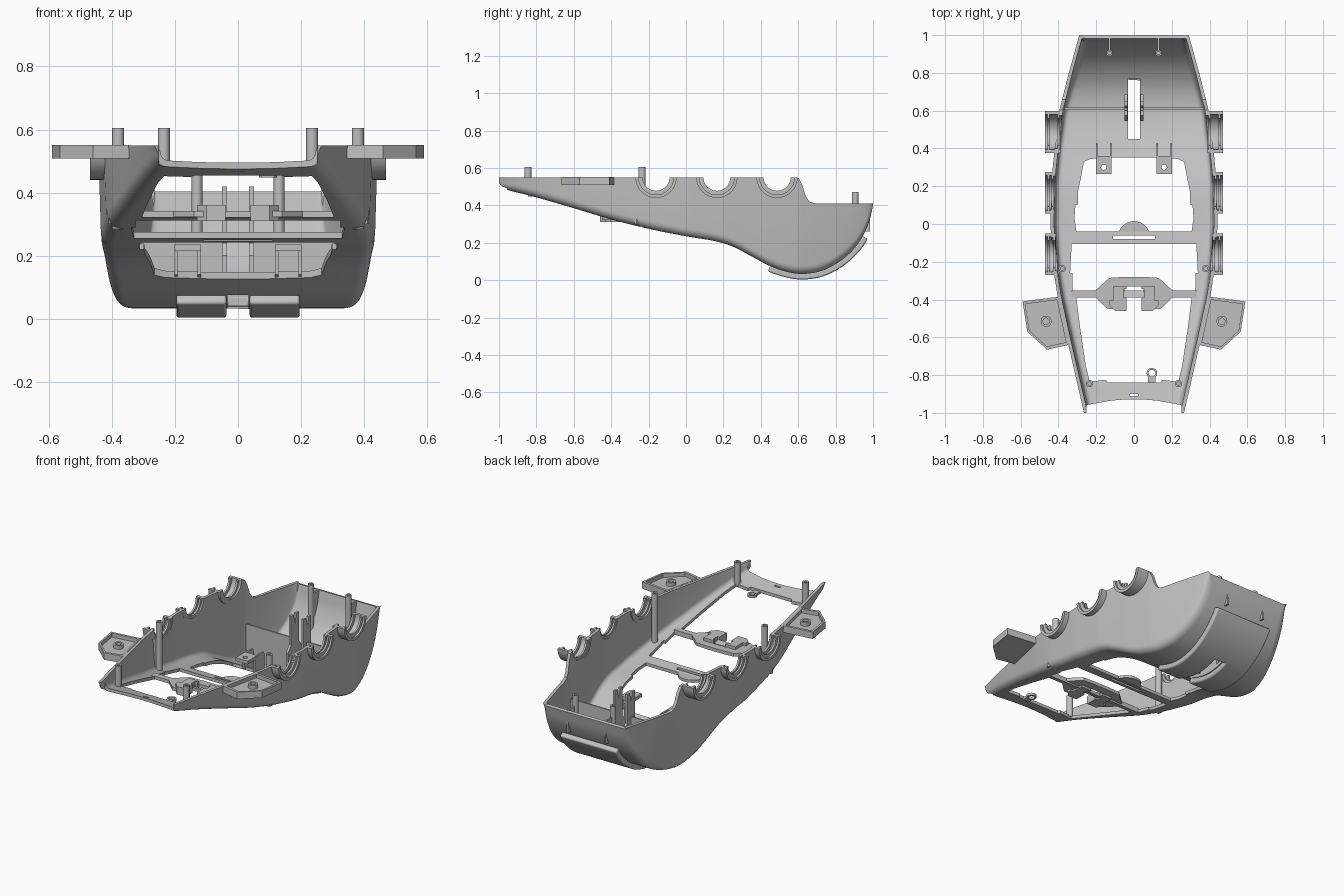
import bpy, bmesh, math
from mathutils import Vector

if "Cube" in bpy.data.objects:
    bpy.data.objects.remove(bpy.data.objects["Cube"])

grey = bpy.data.materials.new("grey plastic")
grey.diffuse_color = (0.53, 0.53, 0.53, 1)
grey.use_nodes = True
grey.node_tree.nodes["Principled BSDF"].inputs["Base Color"].default_value = grey.diffuse_color


def volume(me):
    bm = bmesh.new()
    bm.from_mesh(me)
    v = bm.calc_volume(signed=True)
    bm.free()
    return v


def smooth(ob, angle=32):
    bpy.ops.object.select_all(action='DESELECT')
    ob.select_set(True)
    bpy.context.view_layer.objects.active = ob
    bpy.ops.object.shade_smooth_by_angle(angle=math.radians(angle))
    return ob


def loft(name, rings, strip=False):
    """Skin closed rings; strip caps a thin doubled ring with quads."""
    bm = bmesh.new()
    vs = [[bm.verts.new(p) for p in r] for r in rings]
    n = len(rings[0])
    for a, b in zip(vs, vs[1:]):
        for i in range(n):
            j = (i + 1) % n
            bm.faces.new((a[i], a[j], b[j], b[i]))
    a, b = vs[0], vs[-1]
    if strip:
        for i in range(n // 2 - 1):
            bm.faces.new((a[i + 1], a[i], a[n - 1 - i], a[n - 2 - i]))
            bm.faces.new((b[i], b[i + 1], b[n - 2 - i], b[n - 1 - i]))
    else:
        bm.faces.new(a[::-1])
        bm.faces.new(b)
    if bm.calc_volume(signed=True) < 0:
        bmesh.ops.reverse_faces(bm, faces=bm.faces)
    me = bpy.data.meshes.new(name)
    bm.to_mesh(me)
    bm.free()
    ob = bpy.data.objects.new(name, me)
    bpy.context.collection.objects.link(ob)
    me.materials.append(grey)
    return ob


def prism(name, pts, axis, a, b):
    """Extrude a 2D outline along one axis from a to b."""
    put = {'x': lambda p, h: (h, p[0], p[1]),
           'z': lambda p, h: (p[0], p[1], h),
           'y': lambda p, h: (p[0], h, p[1])}[axis]
    return loft(name, [[put(p, a) for p in pts], [put(p, b) for p in pts]])


def box(name, x0, x1, y0, y1, z0, z1):
    return prism(name, [(x0, y0), (x1, y0), (x1, y1), (x0, y1)], 'z', z0, z1)


def circle(cx, cy, r, n=20, a0=0.0, a1=2 * math.pi, closed=True):
    m = n if closed else n - 1
    return [(cx + r * math.cos(a0 + (a1 - a0) * i / m),
             cy + r * math.sin(a0 + (a1 - a0) * i / m)) for i in range(n)]


def half_ring(cy, cz, r1, r0):
    return (circle(cy, cz, r1, 21, math.pi, 2 * math.pi, False)
            + circle(cy, cz, r0, 21, 2 * math.pi, math.pi, False))


def cut(ob, cutter):
    """Subtract the cutter, keeping the first solver result that is sound."""
    before = volume(ob.data)
    mod = ob.modifiers.new("cut", 'BOOLEAN')
    mod.operation = 'DIFFERENCE'
    mod.object = cutter
    for solver in ('EXACT', 'MANIFOLD', 'FLOAT'):
        mod.solver = solver
        bpy.context.view_layer.update()
        dg = bpy.context.evaluated_depsgraph_get()
        me = bpy.data.meshes.new_from_object(ob.evaluated_get(dg))
        if len(me.polygons) and .2 * before < volume(me) <= before * 1.0001:
            ob.data = me
            break
    ob.modifiers.remove(mod)
    bpy.data.objects.remove(cutter)


def mirror_x(pts):
    return pts + [(-x, y) for x, y in reversed(pts)]


def lerp(table, y):
    if y <= table[0][0]:
        return table[0][1]
    for (a, u), (b, v) in zip(table, table[1:]):
        if y <= b:
            return u + (v - u) * (y - a) / (b - a)
    return table[-1][1]


# Side profile of the underside, half widths and rim height along the length
BELLY = [(-1.0, .51), (-.97, .487), (-.8, .443), (-.6, .385), (-.4, .325), (-.2, .275),
         (0, .235), (.15, .21), (.25, .18), (.35, .128), (.45, .075), (.55, .042),
         (.64, .034), (.74, .055), (.84, .113), (.92, .195), (.975, .3), (1.0, .4)]
WIDTH = [(-1, .265), (-.65, .345), (-.38, .405), (-.25, .425), (0, .443), (.2, .44),
         (.4, .42), (.6, .395), (.8, .345), (1, .29)]
RIM = [(.6, .55), (.615, .53), (.64, .45), (.66, .42), (.69, .41)]


def smooth_path(pts, n=5):
    P = [Vector(p) for p in pts]
    P = [2 * P[0] - P[1]] + P + [2 * P[-1] - P[-2]]
    out = []
    for a, b, c, d in zip(P, P[1:], P[2:], P[3:]):
        for i in range(n):
            t = i / n
            out.append(.5 * (2 * b + (c - a) * t + (2 * a - 5 * b + 4 * c - d) * t * t
                             + (3 * b - a - 3 * c + d) * t ** 3))
    return out + [P[-2]]


path = smooth_path(BELLY)


def offset(d):
    out = []
    for i, p in enumerate(path):
        t = (path[min(i + 1, len(path) - 1)] - path[max(i - 1, 0)]).normalized()
        out.append(p + d * Vector((-t.y, t.x)))
    return out


def section(y, z, w, top, r, y_rim):
    z = min(z, top - .004)
    r = min(r, (top - z) * .6)
    half = [(w, y_rim, top)]
    for i in range(7):
        a = i / 6 * math.pi / 2
        half.append((w - .008 - r + r * math.cos(a), y, z + r - r * math.sin(a)))
    return half + [(-x, v, h) for x, v, h in reversed(half)]


# Main shell: outer skin and inner skin joined along the rim
T = .019
rings = []
for p, q in zip(path, offset(T)):
    top = lerp(RIM, p.x)
    w = lerp(WIDTH, p.x)
    y_rim = min(p.x, .981)
    rings.append(section(p.x, p.y, w, top, .045, p.x)
                 + section(q.x, q.y, w - T, top, .028, y_rim)[::-1])
shell = loft("shell", rings, strip=True)

# Floor windows, concave front edge and rear slot
windows = [
    [(.305, -.04), (.315, .03), (.31, .1), (.298, .1), (.295, .18), (.28, .25), (.265, .33), (.23, .345),
     (.1, .352)],
    [(.325, -.352), (.325, -.26), (.338, -.26), (.33, -.105)],
    [(.305, -.388), (.285, -.55), (.255, -.75), (.235, -.835), (.15, -.825), (.14, -.84)],
    [(.255, -1.1), (.25, -.958), (.12, -.935), (.04, -.928)],
    [(.033, .45), (.033, .77)],
]
for w in windows:
    cut(shell, prism("window", mirror_x(w), 'z', -.2, .7))
cut(shell, box("slot", -.11, .11, -.08, -.062, 0, .5))
cut(shell, box("slot", -.02, .02, -.91, -.9, 0, .7))

# Half-round notches in both side walls
CUPS = (-.16, .165, .487)
for c in CUPS:
    for s in (1, -1):
        cut(shell, prism("notch", circle(c, .552, .088, 32), 'x', s * .3, s * .7))
smooth(shell)

# Curved foot pad under the rear, split by the slot
lo, hi = offset(-.03), offset(.004)
keep = [i for i, p in enumerate(path) if .44 < p.x < .95]
outline = [tuple(lo[i]) for i in keep] + [tuple(hi[i]) for i in reversed(keep)]
pad = prism("foot_pad", outline, 'x', -.195, .195)
cut(pad, box("pad_slot", -.037, .037, .3, .77, -.2, .5))
bev = pad.modifiers.new("soft edges", 'BEVEL')
bev.width, bev.segments, bev.limit_method, bev.angle_limit = .008, 2, 'ANGLE', math.radians(50)
smooth(pad)

EAR = [(.4, -.385), (.59, -.41), (.565, -.57), (.46, -.665), (.345, -.64)]
for s, side in ((1, "right"), (-1, "left")):
    def P(pts):
        return [(s * x, y) for x, y in pts]

    # Mounting ear: shallow tray with a boss
    ear = prism("mount_ear_" + side, P(EAR), 'z', .508, .551)
    cx, cy = .47, -.525
    tray = [(cx + (x - cx) * .88, cy + (y - cy) * .88) for x, y in EAR]
    cut(ear, prism("tray", P(tray), 'z', .527, .7))
    boss = prism("ear_boss_" + side, circle(s * .465, -.515, .029), 'z', .515, .55)
    cut(boss, prism("hole", circle(s * .465, -.515, .017), 'z', .535, .7))
    smooth(boss)

    # Half-round cups on the side walls with inner ribs
    for i, c in enumerate(CUPS):
        x0 = lerp(WIDTH, c) - T
        smooth(prism(f"cup_{side}_{i}", half_ring(c, .55, .11, .093), 'x', s * x0, s * .47))
        for x in (x0 + .004, .447):
            smooth(prism(f"cup_rib_{side}_{i}", half_ring(c, .55, .1, .072), 'x', s * x, s * (x + .012)))

    # Screw posts
    for n, x, y, z0, z1, r in (("middle_post", .38, -.235, .285, .605, .019),
                               ("front_post", .235, -.845, .462, .605, .019),
                               ("rear_post", .13, .905, .185, .472, .017)):
        post = prism(n + "_" + side, circle(s * x, y, r), 'z', z0, z1)
        cut(post, prism("bore", circle(s * x, y, r * .5, 12), 'z', z1 - .04, z1 + .1))
        smooth(post)
    box("rear_post_rib_" + side, s * .125, s * .135, .915, .985, .26, .405)
    prism("middle_post_gusset_" + side, P([(.38, -.24), (.41, -.275), (.415, -.265), (.388, -.23)]),
          'z', .3, .5)

    # Slot bracket cheeks and cross wall
    prism("slot_bracket_" + side, [(.545, .04), (.685, .045), (.685, .2), (.65, .24), (.65, .42),
                                   (.625, .42), (.615, .36), (.6, .42), (.575, .42), (.575, .24),
                                   (.545, .2)], 'x', s * .035, s * .05)
    prism("cross_wall_" + side, P([(.05, .045), (.345, .045), (.372, .075), (.378, .27), (.05, .27)]),
          'y', .606, .616)

    # Raised screw tab on the floor
    tab = box("floor_tab_" + side, s * .118, s * .202, .265, .36, .215, .235)
    cut(tab, prism("hole", circle(s * .16, .3, .014, 12), 'z', 0, .5))
    for x in (.118, .192):
        prism("tab_leg_" + side, [(.335, .14), (.43, .09), (.43, .22), (.42, .235), (.335, .235)],
              'x', s * x, s * (x + .01))

    # Clip frame on the front crossbar
    prism("clip_hook_" + side, P([(.04, -.46), (.1, -.46), (.13, -.43), (.13, -.405), (.11, -.405),
                                 (.11, -.33), (.04, -.33), (.04, -.345), (.055, -.345),
                                 (.055, -.39), (.04, -.39)]), 'z', .31, .36)

# Crossbars
bar = prism("front_crossbar", mirror_x([(.05, -.28), (.13, -.285), (.205, -.352), (.33, -.352), (.33, -.388),
                                        (.205, -.388), (.14, -.45), (.05, -.45), (.05, -.33)]),
            'z', .322, .342)
for s in (1, -1):
    cut(bar, box("opening", s * .06, s * .1, -.395, -.345, 0, 1))
smooth(prism("crossbar_bump", circle(0, -.07, .085, 20, .36, math.pi - .36, False), 'z', .246, .262))

# Small wire loop on the front bar
loop = prism("wire_loop", circle(.095, -.79, .028, 24), 'z', .448, .463)
cut(loop, prism("hole", circle(.095, -.79, .018, 24), 'z', 0, 1))
smooth(loop)
box("loop_stem", .075, .115, -.845, -.811, .448, .463)
